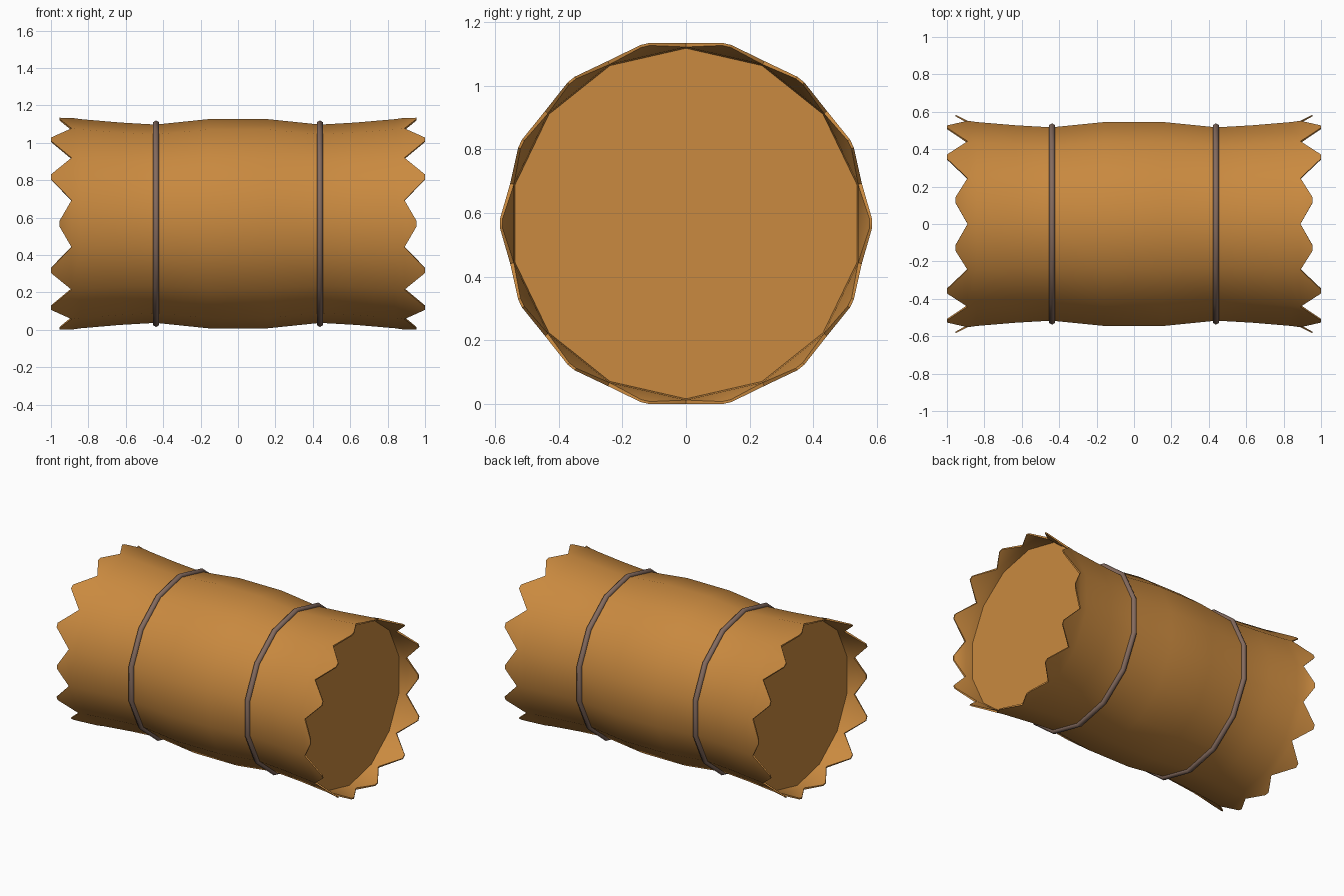
import bpy, bmesh, math
from mathutils import Vector

if "Cube" in bpy.data.objects:
    bpy.data.objects.remove(bpy.data.objects["Cube"])

N = 14                      # sides of the bale
STEP = 2 * math.pi / N
CZ = 0.567                  # height of the axis


def material(name, col):
    m = bpy.data.materials.new(name)
    m.diffuse_color = (*col, 1)
    m.use_nodes = True
    m.node_tree.nodes["Principled BSDF"].inputs["Base Color"].default_value = m.diffuse_color
    return m


straw = material("straw", (0.585, 0.252, 0.05))
twine = material("brown twine", (0.23, 0.145, 0.112))


def point(x, r, a, t=0.0):
    """Point at angle a around the x axis, shifted t along the tangent."""
    return Vector((x, r * math.cos(a) - t * math.sin(a),
                   CZ + r * math.sin(a) + t * math.cos(a)))


def finish(bm, name, mat, angle):
    bmesh.ops.recalc_face_normals(bm, faces=bm.faces)
    me = bpy.data.meshes.new(name)
    bm.to_mesh(me)
    bm.free()
    ob = bpy.data.objects.new(name, me)
    bpy.context.collection.objects.link(ob)
    me.materials.append(mat)
    bpy.ops.object.select_all(action='DESELECT')
    ob.select_set(True)
    bpy.context.view_layer.objects.active = ob
    bpy.ops.object.shade_smooth_by_angle(angle=math.radians(angle))
    return ob


# Bale body: lofted rings, ragged teeth at both ends, recessed end caps
bm = bmesh.new()


def ring(x, r):
    return [bm.verts.new(point(x, r, (i - 0.5) * STEP)) for i in range(N)]


def bridge(a, b):
    for i in range(N):
        j = (i + 1) % N
        bm.faces.new((a[i], a[j], b[j], b[i]))


half = [(0.16, 0.559), (0.44, 0.530), (0.63, 0.541), (0.84, 0.559)]
profile = [(-x, r) for x, r in reversed(half)] + half
rings = [ring(x, r) for x, r in profile]
for a, b in zip(rings, rings[1:]):
    bridge(a, b)

SHORT = {0, 3, 4, 7, 10, 11}    # teeth that stick out less
for s, end in ((-1, rings[0]), (1, rings[-1])):
    outer = ring(s * 0.89, 0.566)
    inner = ring(s * 0.89, 0.554)
    base = ring(s * 0.84, 0.550)
    bridge(end, outer)
    bridge(inner, base)
    bm.faces.new(base)
    for i in range(N):
        j = (i + 1) % N
        x = s * (0.955 if i in SHORT else 1.0)
        tip = 0.584 if i in (0, 7) else 0.578
        oa, ob_, ia, ib = [bm.verts.new(point(x, r, i * STEP, t))
                           for r in (tip, tip - 0.008) for t in (-0.014, 0.014)]
        bm.faces.new((outer[i], outer[j], ob_, oa))
        bm.faces.new((inner[i], inner[j], ib, ia))
        bm.faces.new((outer[i], oa, ia, inner[i]))
        bm.faces.new((oa, ob_, ib, ia))
        bm.faces.new((ob_, outer[j], inner[j], ib))
finish(bm, "hay_bale", straw, 30)

# Twine bands lying in the two grooves
for s, side in ((-1, "left"), (1, "right")):
    bm = bmesh.new()
    loops = []
    for k in range(6):
        b = k * math.pi / 3
        loops.append(ring(s * 0.438 + 0.018 * math.sin(b), 0.534 + 0.018 * math.cos(b)))
    for k in range(6):
        bridge(loops[k], loops[(k + 1) % 6])
    finish(bm, "twine_band_" + side, twine, 62)
